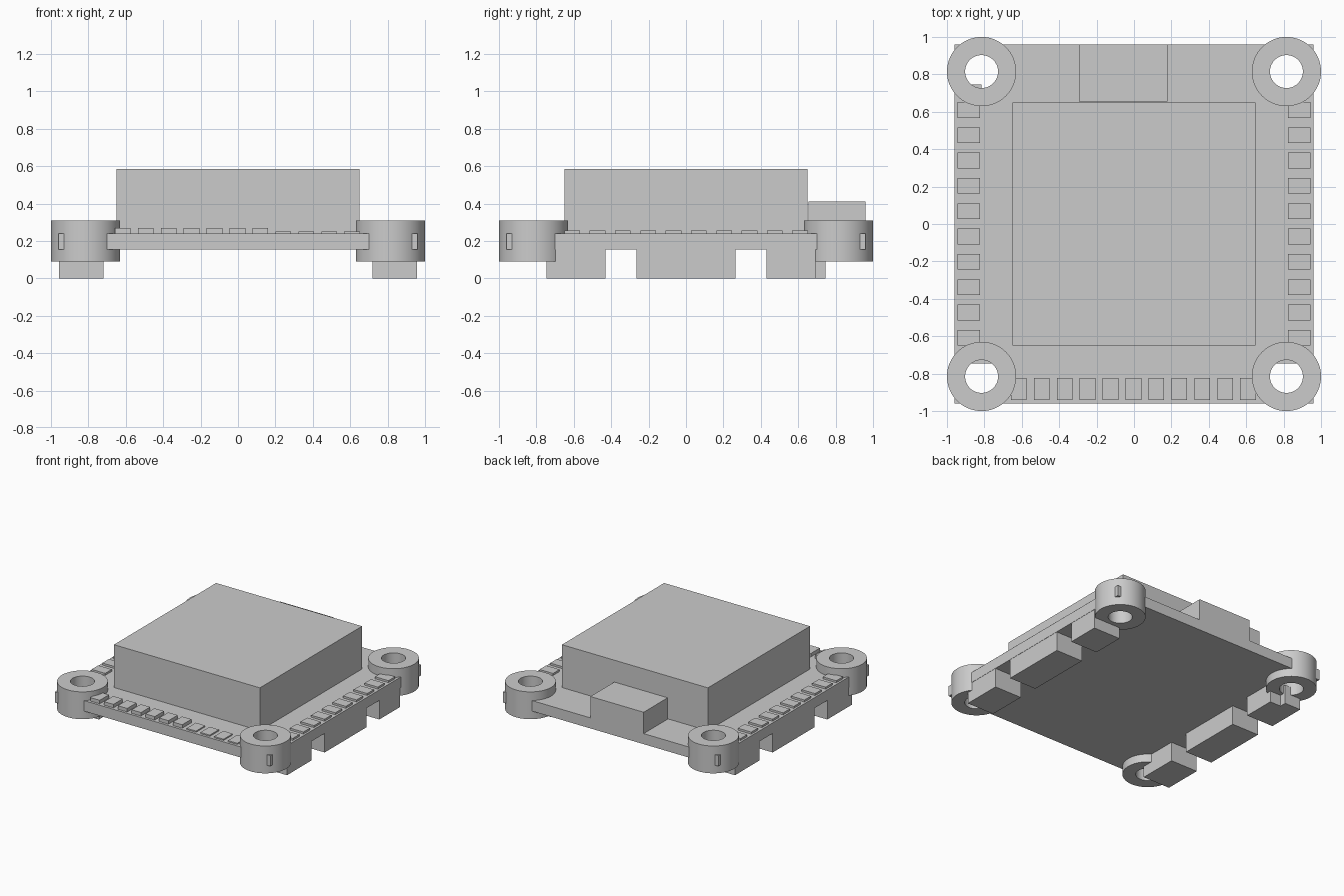
import bpy, bmesh, math

if "Cube" in bpy.data.objects:
    bpy.data.objects.remove(bpy.data.objects["Cube"])


def finish(name, bm):
    bmesh.ops.recalc_face_normals(bm, faces=bm.faces)
    me = bpy.data.meshes.new(name)
    bm.to_mesh(me)
    bm.free()
    ob = bpy.data.objects.new(name, me)
    bpy.context.collection.objects.link(ob)
    return ob


def prism(name, outline, z0, z1):
    bm = bmesh.new()
    face = bm.faces.new([bm.verts.new((x, y, z0)) for x, y in outline])
    top = bmesh.ops.extrude_face_region(bm, geom=[face])["geom"]
    for v in top:
        if isinstance(v, bmesh.types.BMVert):
            v.co.z = z1
    return finish(name, bm)


def box(name, x0, x1, y0, y1, z0, z1):
    return prism(name, [(x0, y0), (x1, y0), (x1, y1), (x0, y1)], z0, z1)


def ring(name, cx, cy, r_in, r_out, z0, z1, n=64):
    # Square section swept around the bore axis
    bm = bmesh.new()
    section = [(r_in, z0), (r_out, z0), (r_out, z1), (r_in, z1)]
    loops = []
    for i in range(n):
        a = 2 * math.pi * i / n
        loops.append([bm.verts.new((cx + r * math.cos(a), cy + r * math.sin(a), z))
                      for r, z in section])
    for i in range(n):
        a, b = loops[i], loops[(i + 1) % n]
        for k in range(4):
            m = (k + 1) % 4
            bm.faces.new((a[k], b[k], b[m], a[m]))
    ob = finish(name, bm)
    bpy.ops.object.select_all(action='DESELECT')
    ob.select_set(True)
    bpy.context.view_layer.objects.active = ob
    bpy.ops.object.shade_smooth_by_angle(angle=math.radians(35))
    return ob


HOLE, R_IN, R_OUT = 0.815, 0.088, 0.185
corners = [(sx * HOLE, sy * HOLE) for sx in (-1, 1) for sy in (-1, 1)]

# Circuit board with corner holes
board = box("board", -0.96, 0.96, -0.96, 0.96, 0.155, 0.24)
for i, (cx, cy) in enumerate(corners):
    circle = [(cx + R_IN * math.cos(2 * math.pi * k / 64),
               cy + R_IN * math.sin(2 * math.pi * k / 64)) for k in range(64)]
    cutter = prism(f"hole_cutter_{i}", circle, 0.1, 0.3)
    cutter.hide_render = True
    cutter.hide_set(True)
    mod = board.modifiers.new("hole", 'BOOLEAN')
    mod.operation = 'DIFFERENCE'
    mod.solver = 'EXACT'
    mod.object = cutter

# Grommets in the corners
for i, (cx, cy) in enumerate(corners):
    ring(f"grommet_{i}", cx, cy, R_IN, R_OUT, 0.09, 0.31)

# Main block and rear socket
box("main_block", -0.65, 0.65, -0.65, 0.65, 0.24, 0.585)
box("rear_socket", -0.295, 0.18, 0.655, 0.96, 0.24, 0.412)

# Solder pads along the front edge
for i in range(11):
    x = -0.616 + i * 0.1226
    box(f"front_pad_{i}", x - 0.042, x + 0.042, -0.94, -0.823, 0.24,
        0.268 if i < 7 else 0.25)

# Solder pads along both sides
for side, s in (("left", -1), ("right", 1)):
    for i in range(10):
        y = -0.608 + i * 0.1353
        xs = sorted((s * 0.823, s * 0.943))
        box(f"{side}_pad_{i}", *xs, y - 0.042, y + 0.042, 0.24, 0.256)

# Underside connectors
for side, s in (("left", -1), ("right", 1)):
    xs = sorted((s * 0.718, s * 0.958))
    box(f"{side}_front_connector", *xs, -0.745, -0.43, 0, 0.155)
    box(f"{side}_middle_connector", *xs, -0.265, 0.265, 0, 0.155)
box("right_rear_connector", 0.718, 0.958, 0.43, 0.692, 0, 0.155)
prism("left_rear_connector", [(-0.958, 0.43), (-0.718, 0.43), (-0.718, 0.692),
                              (-0.815, 0.692), (-0.815, 0.745), (-0.958, 0.745)], 0, 0.155)
